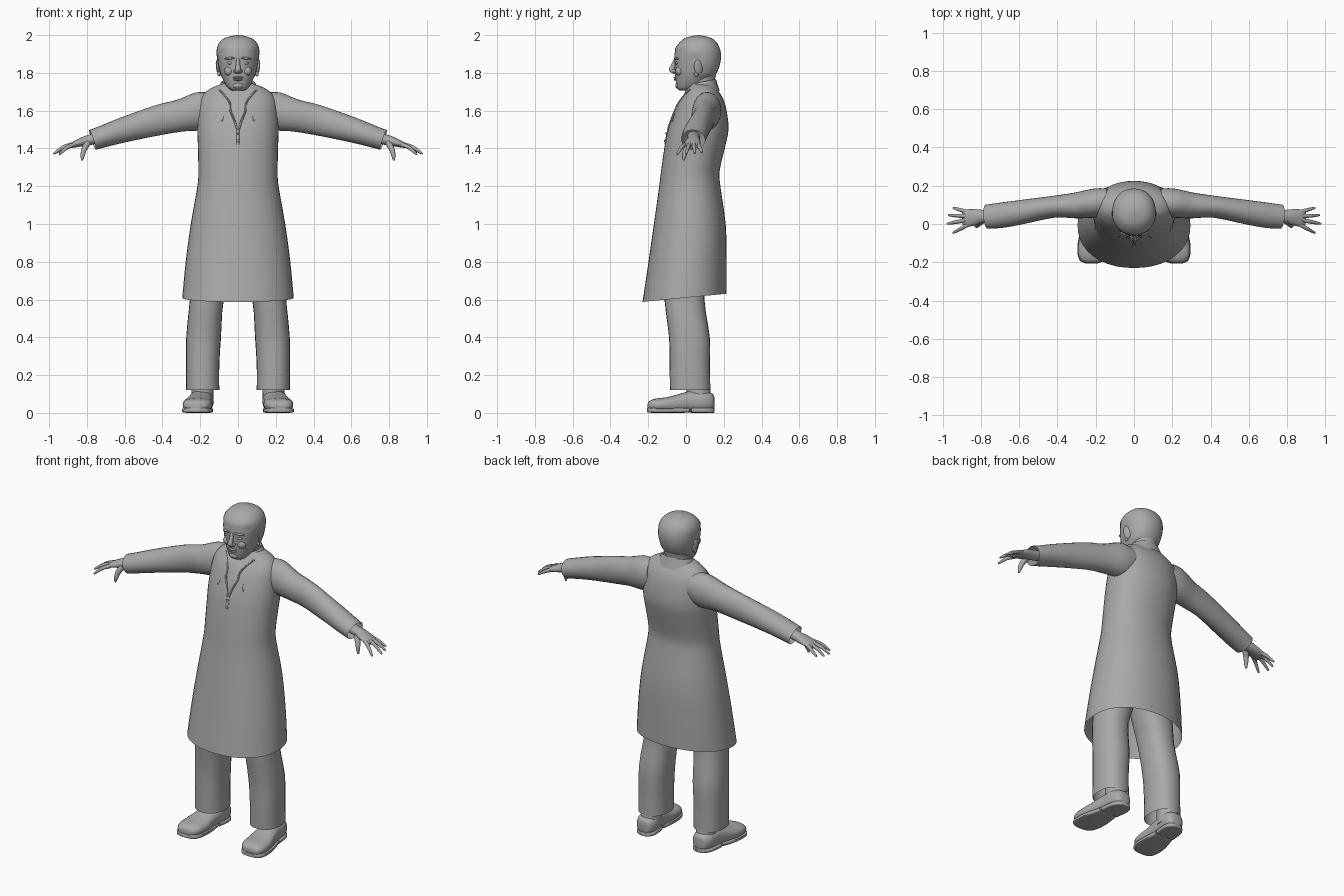
import bpy, math
from mathutils import Vector

X, Y, Z = Vector((1, 0, 0)), Vector((0, 1, 0)), Vector((0, 0, 1))
clay = bpy.data.materials.new("plain grey")
clay.diffuse_color = (0.4, 0.4, 0.4, 1)


def finish(o, mirror=False):
    o.data.materials.append(clay)
    if mirror:
        o.modifiers.new("mirror", "MIRROR")
    bpy.ops.object.select_all(action="DESELECT")
    o.select_set(True)
    bpy.context.view_layer.objects.active = o
    bpy.ops.object.shade_smooth_by_angle(angle=math.radians(45))
    return o


def spline(keys, k):
    """Smooth in-between sections through the key sections."""
    out = []
    for i in range(len(keys) - 1):
        a, b, c, d = keys[max(i - 1, 0)], keys[i], keys[i + 1], keys[min(i + 2, len(keys) - 1)]
        for s in range(k):
            t = s / k
            out.append(tuple(0.5 * (2 * q + (r - p) * t + (2 * p - 5 * q + 4 * r - w) * t * t
                       + (3 * q - p - 3 * r + w) * t ** 3) for p, q, r, w in zip(a, b, c, d)))
    return out + [keys[-1]]


def loft(name, keys, ref=X, axis=None, n=24, k=3, power=2, caps=(True, True), mirror=False, warp=None):
    """Skin sections (x, y, z, radius along ref, other radius) along their path."""
    secs = spline(keys, k)
    cs = [Vector(s[:3]) for s in secs]
    verts, faces = [], []
    for i, s in enumerate(secs):
        t = axis or (cs[min(i + 1, len(cs) - 1)] - cs[max(i - 1, 0)]).normalized()
        v = t.cross(ref).normalized()
        u = v.cross(t)
        for j in range(n):
            a = 2 * math.pi * j / n
            ca, sa = math.cos(a), math.sin(a)
            p = cs[i] + u * s[3] * math.copysign(abs(ca) ** (2 / power), ca) \
                + v * s[4] * math.copysign(abs(sa) ** (2 / power), sa)
            verts.append(warp(p) if warp else p)
    for i in range(len(secs) - 1):
        for j in range(n):
            a, b = i * n + j, i * n + (j + 1) % n
            faces.append((a, b, b + n, a + n))
    if caps[0]:
        faces.append(tuple(range(n - 1, -1, -1)))
    if caps[1]:
        faces.append(tuple(range(len(verts) - n, len(verts))))
    me = bpy.data.meshes.new(name)
    me.from_pydata(verts, [], faces)
    o = bpy.data.objects.new(name, me)
    bpy.context.collection.objects.link(o)
    return finish(o, mirror)


def ball(name, loc, size, rot=(0, 0, 0), mirror=False):
    bpy.ops.mesh.primitive_uv_sphere_add(segments=16, ring_count=10, location=loc, rotation=rot)
    o = bpy.context.object
    o.scale = size
    o.name = name
    bpy.ops.object.transform_apply(location=True, rotation=True, scale=True)
    return finish(o, mirror)


def body(rows):
    """Rows of height, half width, front y, back y as loft sections."""
    return [(0, (f + b) / 2, z, w, (b - f) / 2) for z, w, f, b in rows]


# Long coat, open at the hem, which rises toward the back
coat = body([(0.61, 0.295, -0.23, 0.215), (0.8, 0.277, -0.2, 0.215), (1.0, 0.25, -0.17, 0.21),
             (1.2, 0.215, -0.142, 0.182), (1.28, 0.21, -0.132, 0.178), (1.4, 0.212, -0.115, 0.205),
             (1.5, 0.215, -0.095, 0.225), (1.6, 0.21, -0.06, 0.215), (1.66, 0.198, -0.03, 0.198),
             (1.7, 0.17, 0.0, 0.175), (1.725, 0.13, 0.015, 0.158), (1.74, 0.09, 0.025, 0.145)])


def hem(p):
    p.z += 0.1 * p.y * max(0, 1 - (p.z - 0.6) / 0.4)
    return p


loft("coat", coat, axis=Z, n=40, power=2.15, caps=(False, True), warp=hem)
coat_fine = spline(coat, 8)


def front(x, z, lift=0.0):
    """Point on the coat front."""
    s = min(coat_fine, key=lambda q: abs(q[2] - z))
    r = max(0, 1 - (abs(x) / s[3]) ** 2.15) ** (1 / 2.15)
    return (x, s[1] - s[4] * r - lift, z)


# Sleeves
loft("sleeve", [(0.13, 0.115, 1.612, 0.07, 0.085), (0.2, 0.11, 1.597, 0.076, 0.102),
                (0.3, 0.097, 1.575, 0.068, 0.086), (0.42, 0.09, 1.55, 0.057, 0.08),
                (0.6, 0.06, 1.5, 0.064, 0.067), (0.7, 0.045, 1.468, 0.066, 0.059),
                (0.77, 0.038, 1.445, 0.063, 0.055)],
     ref=Y, caps=(True, False), mirror=True)

# Collar and neck opening
loft("collar", [(0, 0.08, 1.69, 0.13, 0.098), (0, 0.082, 1.725, 0.108, 0.085),
                (0, 0.085, 1.755, 0.088, 0.074), (0, 0.085, 1.745, 0.08, 0.066)],
     axis=Z, k=1, caps=(False, False), warp=lambda p: p + Z * 0.2 * (p.y - 0.1))
loft("opening_edge", [front(x, z, 0.001) + (0.005, 0.005) for x, z in
                      ((0.1, 1.71), (0.07, 1.68), (0.043, 1.64), (0.04, 1.6), (0.02, 1.55), (0.004, 1.5))],
     n=8, mirror=True)
loft("placket", [front(0, z, 0.0) + (0.008, 0.004) for z in (1.51, 1.47, 1.42)], n=8)
for z in (1.48, 1.44):
    ball("button", front(0, z, 0.004), (0.007, 0.004, 0.007))
loft("pocket_edge", [front(x, z, 0.0) + (0.003, 0.003) for x, z in
                     ((0.075, 1.585), (0.077, 1.56), (0.088, 1.545))], n=8, mirror=True)

# Neck
loft("neck", body([(1.66, 0.078, 0.015, 0.14), (1.72, 0.072, 0.012, 0.145), (1.8, 0.075, 0.01, 0.16)]), axis=Z)


# Head, with the hair standing slightly proud of the skin
def hair(p):
    line = 1.925 if p.y < 0.0 else (1.89 if p.y < 0.06 else 1.78)
    if p.z > line:
        d = p - Vector((0, 0.06, 1.86))
        p += Vector((d.x, d.y, 0)).normalized() * 0.005 if p.z < 1.985 else Vector()
    return p


loft("head", body([(1.708, 0.035, -0.035, 0.03), (1.718, 0.05, -0.046, 0.06), (1.735, 0.064, -0.05, 0.09),
                   (1.765, 0.08, -0.055, 0.13), (1.8, 0.094, -0.058, 0.158), (1.85, 0.105, -0.06, 0.176),
                   (1.9, 0.109, -0.061, 0.18), (1.94, 0.104, -0.046, 0.17), (1.97, 0.085, -0.02, 0.15),
                   (1.99, 0.055, 0.012, 0.118), (2.0, 0.01, 0.06, 0.075)]),
     axis=Z, n=36, power=2.2, warp=hair)

# Face
loft("nose", [(0, -0.055, 1.875, 0.009, 0.008), (0, -0.066, 1.845, 0.011, 0.012),
              (0, -0.074, 1.818, 0.016, 0.017), (0, -0.066, 1.802, 0.019, 0.014),
              (0, -0.06, 1.797, 0.012, 0.008)], axis=Z, n=14)
ball("nostril", (0.014, -0.063, 1.81), (0.009, 0.013, 0.009), mirror=True)
ball("brow", (0.042, -0.05, 1.877), (0.03, 0.012, 0.007), (0, 0.1, 0.25), True)
ball("eye", (0.042, -0.047, 1.852), (0.017, 0.009, 0.008), (0, 0, 0.25), True)
ball("cheek", (0.05, -0.036, 1.81), (0.024, 0.02, 0.024), (0, 0, 0.4), True)
ball("upper_lip", (0, -0.055, 1.775), (0.028, 0.011, 0.006))
ball("lower_lip", (0, -0.053, 1.764), (0.024, 0.011, 0.006))
ball("chin", (0, -0.042, 1.733), (0.028, 0.015, 0.017))
ball("ear", (0.106, 0.065, 1.83), (0.009, 0.023, 0.04), (0.15, 0.1, 0.3), True)
ball("ear_lobe", (0.101, 0.055, 1.795), (0.008, 0.012, 0.014), mirror=True)

# Hands
loft("palm", [(0.7, 0.04, 1.465, 0.033, 0.028), (0.79, 0.04, 1.444, 0.034, 0.028),
              (0.83, 0.036, 1.433, 0.042, 0.023), (0.87, 0.031, 1.42, 0.045, 0.016),
              (0.895, 0.029, 1.41, 0.038, 0.01)], ref=Y, n=18, mirror=True)
for name, y0, base, tip in (("index_finger", -0.002, 0.865, (0.942, -0.045, 1.372)),
                            ("middle_finger", 0.02, 0.88, (0.972, 0.002, 1.375)),
                            ("ring_finger", 0.041, 0.88, (0.966, 0.046, 1.377)),
                            ("little_finger", 0.062, 0.865, (0.942, 0.083, 1.382))):
    mid = ((base + tip[0]) / 2, (y0 + tip[1]) / 2, 1.406)
    loft(name, [(base, y0, 1.421, 0.011, 0.012), mid + (0.01, 0.0105), tip + (0.006, 0.006),
                (tip[0] + 0.004, tip[1], tip[2] - 0.003, 0.002, 0.002)], ref=Y, n=10, mirror=True)
loft("thumb", [(0.795, 0.018, 1.43, 0.018, 0.018), (0.815, 0.0, 1.395, 0.015, 0.015),
               (0.823, -0.01, 1.36, 0.011, 0.011), (0.826, -0.012, 1.337, 0.005, 0.005)],
     ref=Y, n=10, mirror=True)

# Trousers
loft("trouser_leg", [(0.187, 0.022, 0.12, 0.088, 0.107), (0.187, 0.02, 0.25, 0.088, 0.107),
                     (0.182, 0.018, 0.4, 0.092, 0.108), (0.165, -0.008, 0.6, 0.09, 0.106),
                     (0.125, -0.005, 0.8, 0.112, 0.115), (0.095, 0.0, 0.95, 0.095, 0.12)],
     axis=Z, power=2.3, caps=(False, True), mirror=True)

# Shoes: ankle, upper, sole and heel
loft("ankle", [(0.19, 0.07, 0.05, 0.062, 0.07), (0.188, 0.067, 0.1, 0.058, 0.065),
               (0.187, 0.06, 0.2, 0.055, 0.06)], axis=Z, n=18, mirror=True)
loft("shoe_upper", [(0.222, -0.203, 0.034, 0.03, 0.016), (0.22, -0.192, 0.038, 0.055, 0.026),
                    (0.217, -0.16, 0.042, 0.074, 0.034), (0.213, -0.1, 0.044, 0.078, 0.039),
                    (0.206, -0.03, 0.052, 0.068, 0.05), (0.198, 0.03, 0.06, 0.063, 0.057),
                    (0.192, 0.1, 0.06, 0.062, 0.055), (0.19, 0.14, 0.056, 0.045, 0.045),
                    (0.19, 0.15, 0.054, 0.02, 0.028)], axis=Y, power=2.5, mirror=True)
loft("shoe_sole", [(0.222, -0.206, 0.015, 0.03, 0.011), (0.22, -0.192, 0.014, 0.062, 0.013),
                   (0.217, -0.15, 0.013, 0.079, 0.013), (0.212, -0.08, 0.013, 0.079, 0.013),
                   (0.205, 0.0, 0.014, 0.064, 0.013), (0.203, 0.018, 0.017, 0.062, 0.011)],
     axis=Y, power=5, mirror=True)
loft("shoe_heel", [(0.201, 0.028, 0.013, 0.062, 0.013), (0.193, 0.1, 0.013, 0.062, 0.013),
                   (0.19, 0.138, 0.013, 0.046, 0.013), (0.19, 0.152, 0.013, 0.02, 0.012)],
     axis=Y, power=5, mirror=True)
